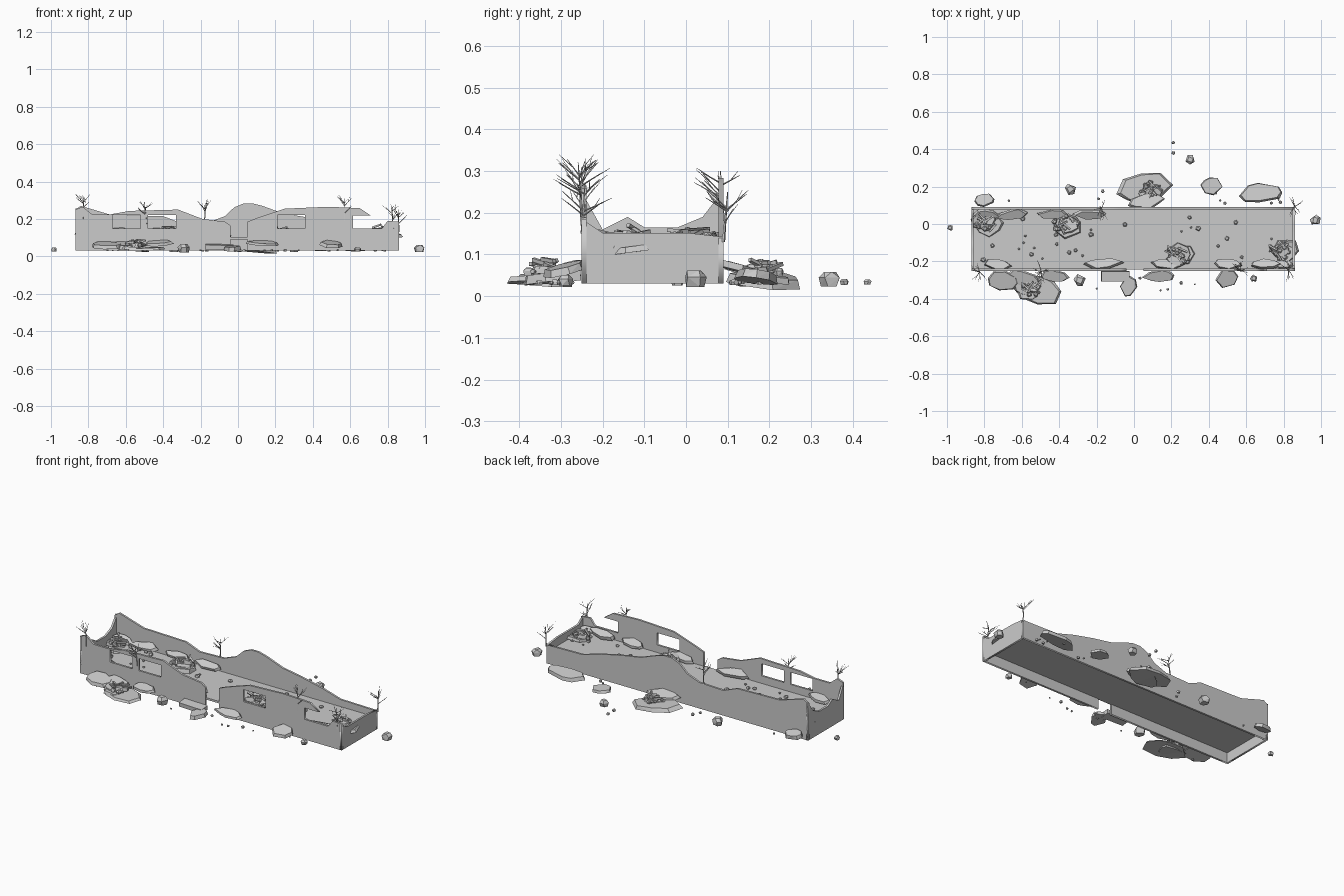
import bpy, bmesh, math, random
from mathutils import Matrix, Vector, Euler

if "Cube" in bpy.data.objects:
    bpy.data.objects.remove(bpy.data.objects["Cube"])

random.seed(7)
R = random.uniform
T = 0.012            # wall thickness
BASE, FLOOR = 0.03, 0.103
Y0, Y1 = -.25, .09   # front and back faces
X0, X1 = -.87, .86


def add_object(name, bm):
    bmesh.ops.recalc_face_normals(bm, faces=bm.faces)
    me = bpy.data.meshes.new(name)
    bm.to_mesh(me)
    bm.free()
    ob = bpy.data.objects.new(name, me)
    bpy.context.collection.objects.link(ob)
    return ob


def wall(name, top, matrix, window_starts=()):
    """Flat broken wall: ragged top line closed down to the base, with windows."""
    cu = bpy.data.curves.new(name, 'CURVE')
    cu.dimensions, cu.fill_mode, cu.extrude = '2D', 'BOTH', T / 2
    lo, hi = .148, .22
    loops = [[(top[0][0], BASE)] + top + [(top[-1][0], BASE)]]
    loops += [[(a, lo), (a + .148, lo), (a + .148, hi), (a, hi)] for a in window_starts]
    for pts in loops:
        sp = cu.splines.new('POLY')
        sp.points.add(len(pts) - 1)
        for p, q in zip(sp.points, pts):
            p.co = (q[0], q[1], 0, 1)
        sp.use_cyclic_u = True
    tmp = bpy.data.objects.new(name + "_curve", cu)
    bpy.context.collection.objects.link(tmp)
    bpy.context.view_layer.update()
    me = bpy.data.meshes.new_from_object(tmp)
    bpy.data.objects.remove(tmp)
    ob = bpy.data.objects.new(name, me)
    bpy.context.collection.objects.link(ob)
    ob.matrix_world = matrix


def along_x(y):
    return Matrix.Translation((0, y, 0)) @ Matrix.Rotation(math.pi / 2, 4, 'X')


def along_y(x):
    return Matrix.Translation((x, 0, 0)) @ Matrix.Rotation(math.pi / 2, 4, 'Z') @ Matrix.Rotation(math.pi / 2, 4, 'X')


def hull(bm, pts):
    vs = [bm.verts.new(p) for p in pts]
    res = bmesh.ops.convex_hull(bm, input=vs)
    junk = [g for g in res["geom_interior"] if isinstance(g, bmesh.types.BMVert) and g.is_valid]
    bmesh.ops.delete(bm, geom=junk, context='VERTS')


def slab(bm, x, y, z, rx, ry, tilt):
    """Irregular broken plate with a bevelled upper rim."""
    rot = Euler((math.radians(tilt), R(-.1, .1), R(-.2, .2))).to_matrix()
    n, th = random.choice((6, 7, 8)), R(.012, .022)
    pts = []
    for i in range(n):
        a = (i + R(-.3, .3)) * math.tau / n
        k = R(.85, 1.12)
        for h, s in ((-th / 2, 1), (th / 2, R(.84, .96))):
            p = Vector((x, y, z)) + rot @ Vector((rx * k * s * math.cos(a), ry * k * s * math.sin(a), h))
            p.z = max(p.z, 0)
            pts.append(p)
    hull(bm, pts)


def stone(bm, x, y, z, r):
    """Faceted chunk."""
    off, pts = R(0, 6), []
    for lev, s, n in ((-.65, .8, 5), (.13, 1, 5), (.65, .6, 4)):
        for i in range(n):
            a = off + (i + R(-.25, .25)) * math.tau / n
            pts.append((x + r * s * math.cos(a), y + r * s * math.sin(a), z + r * lev))
    hull(bm, pts)


def stick(bm, a, b, r):
    d = b - a
    m = Matrix.Translation((a + b) / 2) @ d.to_track_quat('Z', 'Y').to_matrix().to_4x4()
    bmesh.ops.create_cone(bm, cap_ends=True, segments=4, radius1=r, radius2=r * .3, depth=d.length, matrix=m)


def box(bm, c, s, turn=(0, 0, 0)):
    bmesh.ops.create_cube(bm, size=1, matrix=Matrix.LocRotScale(Vector(c), Euler(turn), Vector(s)))


# Walls with ragged tops; the doorway is the gap between the two front walls
wall("front_wall_left", [(X0, .25), (-.83, .265), (-.78, .225), (-.68, .225), (-.58, .243), (-.32, .25),
                         (-.19, .2), (-.07, .185), (-.04, .165)], along_x(Y0 + T / 2), (-.67, -.48))
wall("front_wall_right", [(.05, .185), (.1, .205), (.25, .255), (.48, .265), (.65, .258), (.71, .218),
                          (.615, .218), (.615, .15), (.77, .15), (.8, .19), (X1, .185)],
     along_x(Y0 + T / 2), (.21,))
wall("back_wall", [(X0, .25), (-.84, .27), (-.68, .222), (-.4, .215), (-.31, .18), (-.15, .185), (-.07, .215),
                   (-.02, .262), (.03, .283), (.08, .283), (.13, .27), (.24, .23), (.36, .21), (.5, .18),
                   (.62, .145), (X1, .14)], along_x(Y1 - T / 2))
wall("left_end_wall", [(Y0, .25), (-.2, .16), (-.14, .19), (-.1, .165), (-.02, .165), (.04, .19), (Y1, .255)],
     along_y(X0 + T / 2))
wall("right_end_wall", [(Y0, .185), (-.2, .152), (0, .152), (Y1, .142)], along_y(X1 - T / 2))

# Raised floor, hollow underneath
bm = bmesh.new()
box(bm, (-.005, -.08, FLOOR - T / 2), (X1 - X0 - T, Y1 - Y0 - T, T))
add_object("floor", bm)

# Plates fallen outside: the closer to the wall, the steeper and higher they lean
bm = bmesh.new()
for x, y, rx, ry in [(-.51, -.355, .14, .085), (-.7, -.3, .09, .055), (-.6, -.29, .09, .05), (-.43, -.28, .08, .035),
                     (.05, .19, .155, .085), (.06, .125, .1, .045), (.41, .205, .06, .048), (.68, .165, .11, .055),
                     (-.8, .13, .055, .035), (.5, -.29, .07, .055), (.14, -.28, .09, .035), (-.03, -.335, .05, .06)]:
    gap = y - Y1 if y > Y1 else Y0 - y
    lean = 3 + 20 * max(0, 1 - gap / .1)
    z = BASE + .01 + .045 * max(0, 1 - gap / .09)
    slab(bm, x, y, z, rx, ry, -lean if y > 0 else lean)
box(bm, (-.1, -.28, .05), (.15, .055, .025), (.1, .03, 0))
add_object("outer_wall_fragments", bm)

# Plates inside, leaning on the long walls
bm = bmesh.new()
for x, rx in [(-.65, .085), (-.42, .09), (-.23, .09), (-.79, .07)]:
    slab(bm, x, .05, .135, rx, .032, R(20, 30))
for x, rx in [(-.73, .08), (-.16, .11), (.18, .09), (.5, .08), (.7, .08), (.8, .05)]:
    slab(bm, x, -.213, .13, rx, .03, R(-28, -15))
add_object("inner_wall_fragments", bm)

# Heaps of rubble on top of broken plates
heaps = [(-.55, -.34, BASE), (.08, .18, BASE), (-.36, 0, FLOOR), (.23, -.17, FLOOR), (.78, -.14, FLOOR),
         (-.79, .01, FLOOR)]
bm = bmesh.new()
for x, y, z in heaps:
    r = .07
    for i in range(3):
        slab(bm, x + R(-.03, .03), y + R(-.02, .02), z + .008 + .011 * i, .08 - .015 * i, .06 - .01 * i, R(-8, 8))
    for i in range(16):
        a, d = R(0, 6.28), r * math.sqrt(R(0, 1))
        stone(bm, x + d * math.cos(a), y + d * math.sin(a) * .7, z + .025 + (r - d) * .3, R(.007, .016))
    for i in range(6):
        box(bm, (x + R(-r, r) * .6, y + R(-r, r) * .5, z + R(.035, .06)), (.055, .009, .009),
            (R(-.4, .4), R(-.4, .4), R(.4, 1.2) * random.choice((-1, 1))))
add_object("rubble_heaps", bm)

# Loose boulders on the ground
bm = bmesh.new()
for x, y, r in [(.97, .02, .03), (.3, .345, .027), (.21, .435, .01), (.21, .38, .011), (-.34, .185, .032),
                (-.29, -.3, .034), (-.983, -.02, .017), (.64, -.29, .02)]:
    stone(bm, x, y, BASE + r * .4, r)
add_object("boulders", bm)

# Scattered chips on the floor and around the base
bm = bmesh.new()
for i in range(30):
    stone(bm, R(-.82, .82), R(-.21, .06), FLOOR + .006, R(.006, .015))
for i in range(24):
    stone(bm, R(-.85, .85), R(.11, .18) if i % 2 else R(-.36, -.27), BASE + .003, R(.005, .011))
add_object("scattered_chips", bm)

# Dry twigs growing on the broken walls
bm = bmesh.new()
for x, y, z in [(-.83, Y0, .2), (-.49, Y0, .17), (-.18, Y1, .18), (.57, Y0, .19), (.86, Y1, .13), (.83, Y0, .15)]:
    root = Vector((x, y, z))
    top = root + Vector((R(-.01, .01), R(-.01, .01), .12))
    stick(bm, root, top, .004)
    for i in range(7):
        p = root.lerp(top, R(.3, .85))
        a = R(0, 6.28)
        q = p + Vector((.04 * math.cos(a), .05 * math.sin(a), R(.02, .05)))
        stick(bm, p, q, .0022)
        stick(bm, p.lerp(q, .5), q + Vector((R(-.02, .02), R(-.02, .02), .01)), .0015)
add_object("dry_twigs", bm)
